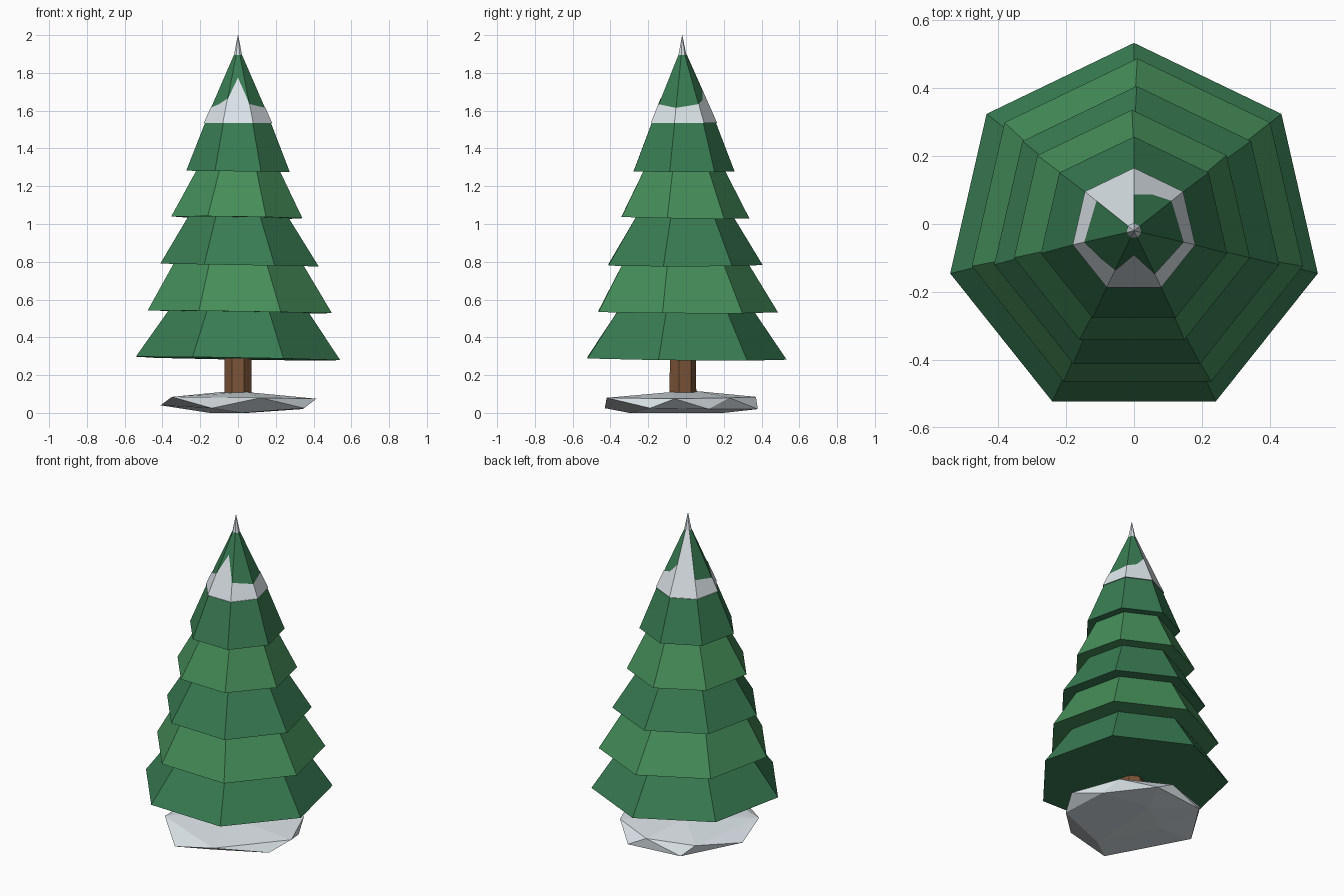
import bpy, bmesh
from math import sin, cos, pi
from mathutils import Vector

if "Cube" in bpy.data.objects:
    bpy.data.objects.remove(bpy.data.objects["Cube"])

N = 7


def material(name, rgb):
    m = bpy.data.materials.new(name)
    m.diffuse_color = (*rgb, 1)
    m.use_nodes = True
    m.node_tree.nodes["Principled BSDF"].inputs["Base Color"].default_value = m.diffuse_color
    return m


DARK = material("dark_green", (0.04, 0.2, 0.085))
LIGHT = material("light_green", (0.06, 0.27, 0.1))
SNOW = material("snow", (0.72, 0.78, 0.82))
BARK = material("bark", (0.2, 0.09, 0.04))


def finish(bm, name, mat):
    bmesh.ops.remove_doubles(bm, verts=bm.verts, dist=1e-5)
    bmesh.ops.recalc_face_normals(bm, faces=bm.faces)
    me = bpy.data.meshes.new(name)
    bm.to_mesh(me)
    bm.free()
    me.materials.append(mat)
    ob = bpy.data.objects.new(name, me)
    bpy.context.collection.objects.link(ob)


def ring_point(i, r, z, cx=0.0, cy=-0.02):
    # corner 0 points to the back, the rest go clockwise from above
    a = 2 * pi * i / N
    return Vector((cx + r * sin(a), cy + r * cos(a), z))


def frustum(name, mat, r0, z0, r1, z1, cx=0.0, cy=-0.02, tilt=(0, 0), top_cx=0.0):
    bm = bmesh.new()
    low, high = [], []
    for i in range(N):
        p = ring_point(i, r0, z0, cx, cy)
        p.z += tilt[0] * p.x + tilt[1] * p.y
        low.append(bm.verts.new(p))
        high.append(bm.verts.new(ring_point(i, r1, z1, top_cx)))
    for i in range(N):
        j = (i + 1) % N
        bm.faces.new((low[i], low[j], high[j], high[i]))
    bm.faces.new(low)
    bm.faces.new(high)
    finish(bm, name, mat)


# Branch tiers: base radius, base z, top radius, top z, centre x, centre y, tilt
tiers = [
    (0.555, 0.287, 0.375, 0.545, 0.0, -0.022, (-0.017, -0.01)),
    (0.500, 0.535, 0.350, 0.790, 0.010, -0.013, (-0.016, -0.005)),
    (0.430, 0.783, 0.270, 1.040, 0.008, -0.024, (-0.018, 0.0)),
    (0.356, 1.034, 0.225, 1.285, -0.006, -0.020, (-0.014, -0.015)),
    (0.281, 1.279, 0.175, 1.545, 0.0, -0.024, (-0.012, 0.0)),
]
for k, (r0, z0, r1, z1, cx, cy, tilt) in enumerate(tiers):
    frustum(f"branch_tier_{k + 1}", LIGHT if k % 2 else DARK,
            r0, z0, r1, z1, cx, cy, tilt)

# Crown and snowy tip
CZ, CR, CH = 1.535, 0.182, 0.41
frustum("crown", DARK, CR, CZ, CR * (1 - 0.36 / CH), CZ + 0.36)
frustum("snow_tip", SNOW, 0.022, 1.895, 0.001, 2.0)

# Snow on the crown: a jagged strip per side (height at left corner, middle, right corner)
edges = [(0.175, 0.12, 0.10), (0.10, 0.09, 0.08), (0.08, 0.09, 0.10),
         (0.10, 0.24, 0.12), (0.13, 0.10, 0.08), (0.08, 0.09, 0.10),
         (0.365, 0.365, 0.365)]


def on_crown(i, t):
    return ring_point(i, CR * (1 - t / CH) + 0.003, CZ + t)


bm = bmesh.new()
for i, (a, m, b) in enumerate(edges):
    j = i + 1
    mid = (on_crown(i, m) + on_crown(j, m)) / 2
    foot = (on_crown(i, 0) + on_crown(j, 0)) / 2
    pts = [on_crown(i, 0), foot, mid, on_crown(i, a)]
    bm.faces.new([bm.verts.new(p) for p in pts])
    pts = [foot, on_crown(j, 0), on_crown(j, b), mid]
    bm.faces.new([bm.verts.new(p) for p in pts])
bm.faces.new([bm.verts.new(ring_point(i, CR + 0.003, CZ - 0.002)) for i in range(N)])
finish(bm, "crown_snow", SNOW)

# Trunk
frustum("trunk", BARK, 0.075, 0.06, 0.072, 0.33)

# Snow mound: faceted hull of a few points
mound = [
    (0.12, -0.42, 0.08), (0.415, -0.06, 0.075), (0.30, 0.23, 0.08),
    (0.02, 0.37, 0.085), (-0.26, 0.28, 0.08), (-0.35, -0.23, 0.085),
    (-0.14, -0.43, 0.025), (0.35, -0.19, 0.025), (0.34, 0.12, 0.02),
    (0.14, 0.38, 0.02), (-0.20, 0.34, 0.02), (-0.41, 0.02, 0.04),
    (0.02, -0.30, 0.0), (0.05, 0.2, 0.0), (-0.15, 0.05, 0.0),
    (-0.04, 0.06, 0.115), (0.05, -0.08, 0.11),
]
bm = bmesh.new()
for p in mound:
    bm.verts.new(p)
bmesh.ops.convex_hull(bm, input=bm.verts)
finish(bm, "snow_mound", SNOW)
